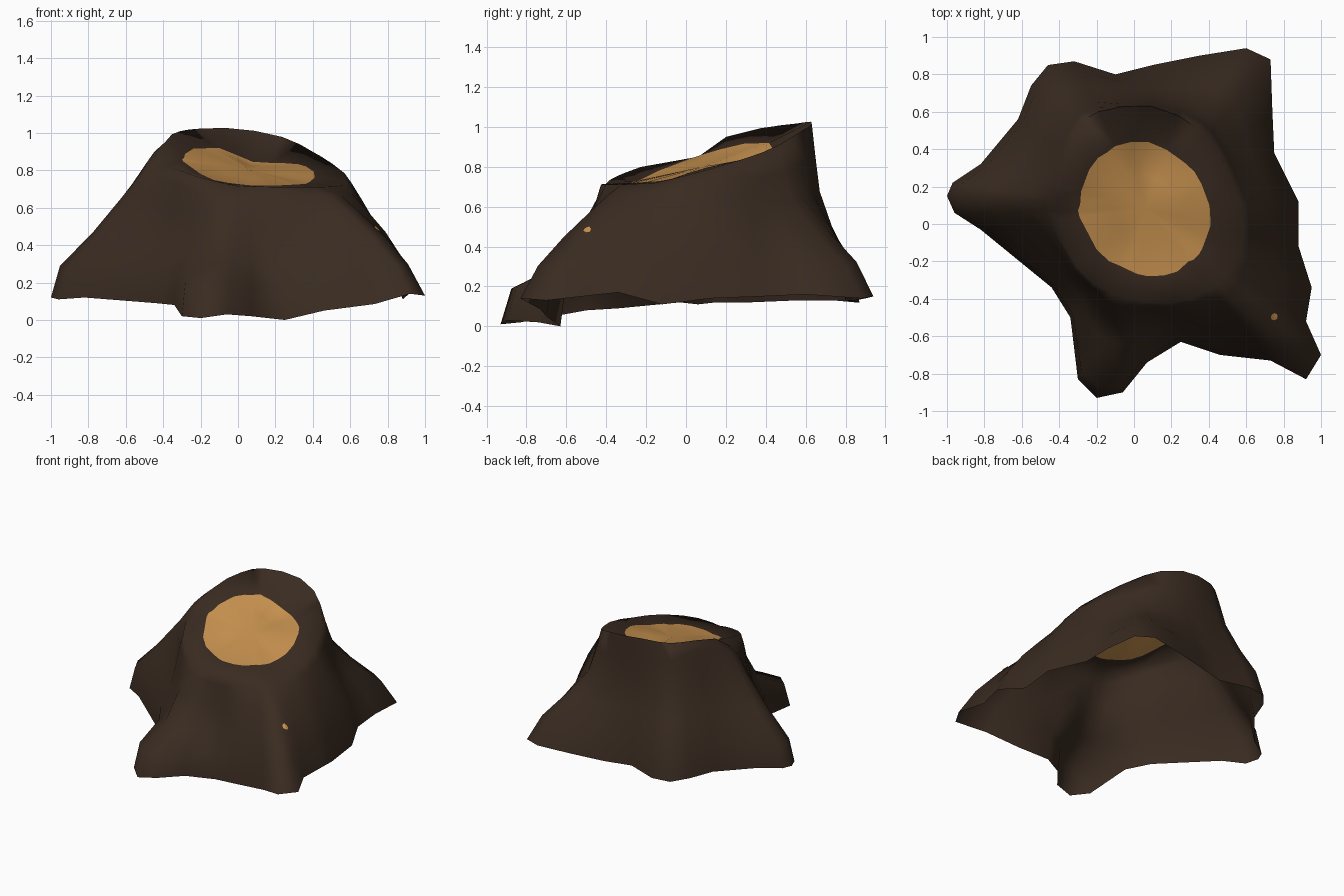
import bpy, bmesh, math, random
from mathutils import Vector
from mathutils.bvhtree import BVHTree

if "Cube" in bpy.data.objects:
    bpy.data.objects.remove(bpy.data.objects["Cube"])

random.seed(4)
CX, CY = 0.06, 0.08          # trunk axis


def material(name, rgb):
    m = bpy.data.materials.new(name)
    m.diffuse_color = (*rgb, 1)
    m.use_nodes = True
    m.node_tree.nodes["Principled BSDF"].inputs["Base Color"].default_value = m.diffuse_color
    return m


bark = material("dark bark", (0.041, 0.024, 0.015))
wood = material("cut wood", (0.58, 0.29, 0.08))

# Ground outline of the roots, counter-clockwise from the right
base = [Vector(p) for p in [
    (.88, .12, .14), (.75, .38, .15), (.74, .6, .16), (.73, .88, .14), (.6, .94, .15),
    (.35, .9, .14), (.1, .85, .13), (-.1, .8, .13), (-.32, .87, .12), (-.46, .85, .12),
    (-.55, .74, .13), (-.62, .56, .13), (-.82, .32, .12), (-.97, .22, .12), (-1, .15, .12),
    (-.96, .06, .11), (-.82, -.03, .12), (-.44, -.34, .09), (-.34, -.5, .08), (-.3, -.83, .02),
    (-.2, -.93, .01), (-.06, -.9, .03), (.07, -.74, .02), (.25, -.63, 0), (.46, -.7, .05),
    (.73, -.73, .085), (.92, -.83, .14), (1, -.7, .13), (.92, -.52, .15), (.95, -.34, .17),
    (.88, -.12, .11)]]

# Slanted rim of the cut: high at the back, low at the front
rim_pts = [(.58, .05, .77), (.52, .23, .82), (.41, .43, .89), (.27, .56, .97), (.1, .63, 1.01),
           (-.1, .62, 1.03), (-.25, .58, 1.02), (-.34, .4, 1.0), (-.39, .2, .95),
           (-.40, .02, .82), (-.35, -.16, .82), (-.2, -.33, .76), (0, -.4, .715),
           (.25, -.42, .71), (.45, -.32, .71), (.57, -.14, .72)]

# Height of the bare wood's edge by direction (degrees)
wood_pts = [(0, .79), (30, .83), (60, .84), (85, .84), (100, .88), (115, .92), (150, .915),
            (180, .86), (210, .80), (240, .74), (270, .72), (300, .72), (330, .73)]


def angle(p):
    return math.atan2(p[1] - CY, p[0] - CX) % math.tau


def around(table, a):
    """Interpolate rows (angle, values...) around the full circle."""
    rows = sorted(table)
    rows = [(rows[-1][0] - math.tau, *rows[-1][1:])] + rows + [(rows[0][0] + math.tau, *rows[0][1:])]
    for p, q in zip(rows, rows[1:]):
        if p[0] <= a <= q[0]:
            t = (a - p[0]) / (q[0] - p[0])
            return [u + t * (v - u) for u, v in zip(p[1:], q[1:])]


rim_rows = [(angle(p), math.hypot(p[0] - CX, p[1] - CY), p[2]) for p in rim_pts]
wood_rows = [(math.radians(d), z) for d, z in wood_pts]

# Wall profiles from root tip to rim, by direction: (inward fraction, height fraction)
profiles = {
    175: [(0, 0), (.08, .22), (.38, .46), (.71, .77), (.87, .94), (1, 1)],
    253: [(0, 0), (.10, .25), (.54, .41), (.76, .69), (.90, .88), (1, 1)],
    335: [(0, 0), (.18, .29), (.42, .55), (.70, .78), (.88, .92), (1, 1)],
    80: [(0, 0), (.20, .22), (.54, .42), (.82, .62), (.92, .82), (1, 1)]}
rings = []
for i in range(6):
    ring = []
    for b in base:
        a = angle(b)
        rad, z = around(rim_rows, a)
        r = Vector((CX + rad * math.cos(a), CY + rad * math.sin(a), z))
        ws = {d: max(0, math.cos(a - math.radians(d))) ** 4 for d in profiles}
        h, v = (sum(w * profiles[d][i][c] for d, w in ws.items()) / sum(ws.values()) for c in (0, 1))
        ring.append(Vector((b.x + h * (r.x - b.x), b.y + h * (r.y - b.y), b.z + v * (r.z - b.z))))
    rings.append(ring)

# Ragged edge of the bare wood and an inner ring
CZ = .80
edge, inner = [], []
for b in base:
    a = angle(b)
    rad = 0.352 + random.uniform(-.01, .01) - 0.02 * math.sin(2 * a)
    z = around(wood_rows, a)[0]
    for ring, k in ((edge, 1), (inner, .5)):
        ring.append(Vector((CX + k * rad * math.cos(a), CY + k * rad * math.sin(a), CZ + k * (z - CZ))))
rings += [edge, inner]

bm = bmesh.new()
loops = [[bm.verts.new(p) for p in ring] for ring in rings]
n = len(base)
for i, (lo, hi) in enumerate(zip(loops, loops[1:])):
    for j in range(n):
        k = (j + 1) % n
        bm.faces.new((lo[j], lo[k], hi[k], hi[j])).material_index = int(i == 6)
centre = bm.verts.new((CX, CY, CZ))
for j in range(n):
    bm.faces.new((loops[-1][j], loops[-1][(j + 1) % n], centre)).material_index = 1
bmesh.ops.triangulate(bm, faces=bm.faces[:])
tree = BVHTree.FromBMesh(bm)


def finish(bm, name, mats):
    me = bpy.data.meshes.new(name)
    bm.to_mesh(me)
    bm.free()
    ob = bpy.data.objects.new(name, me)
    bpy.context.collection.objects.link(ob)
    for m in mats:
        me.materials.append(m)
    return ob


stump = finish(bm, "tree_stump", [bark, wood])
bpy.context.view_layer.objects.active = stump
stump.select_set(True)
bpy.ops.object.shade_smooth_by_angle(angle=math.radians(100))

# Small bare chip on the front right root, draped over the bark
def on_bark(x, y):
    hit, normal, _, _ = tree.ray_cast(Vector((x, y, 2)), Vector((0, 0, -1)))
    return hit + normal * .008


bm = bmesh.new()
mid = bm.verts.new(on_bark(.745, -.495))
turns = [j * math.tau / 8 for j in range(8)]
ring = [bm.verts.new(on_bark(.745 + .02 * math.cos(t), -.495 + .02 * math.sin(t))) for t in turns]
for j in range(8):
    bm.faces.new((ring[j], ring[(j + 1) % 8], mid))
finish(bm, "bare_chip", [wood])
